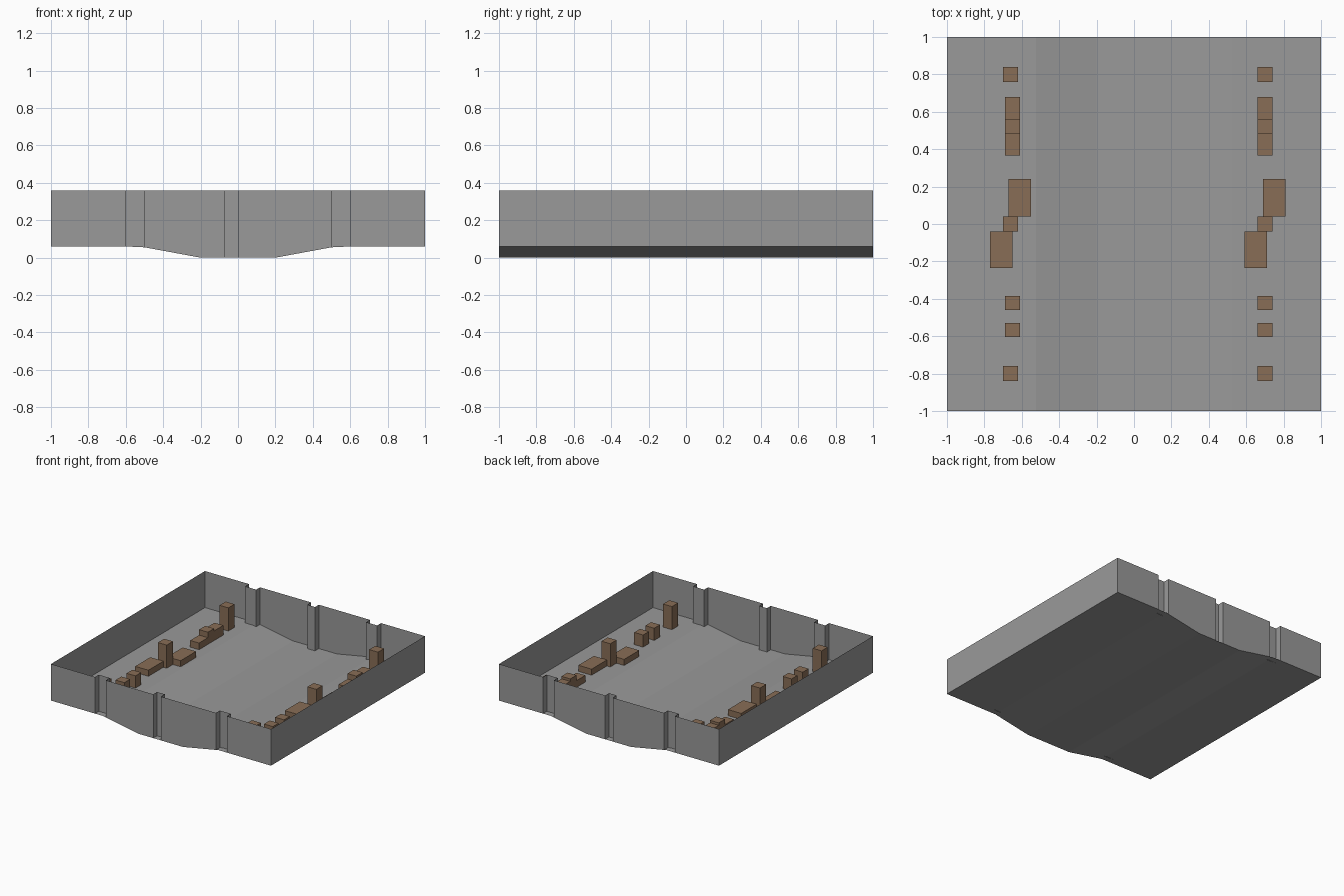
import bpy

if "Cube" in bpy.data.objects:
    bpy.data.objects.remove(bpy.data.objects["Cube"])

SHELF, SLOPE, FLAT, TOP = 0.06, 0.525, 0.2, 0.36   # floor shelf height, profile breaks, wall top
DEPTH = 0.05                                        # depth of the wall grooves


def material(name, rgb):
    m = bpy.data.materials.new(name)
    m.diffuse_color = (*rgb, 1)
    m.use_nodes = True
    m.node_tree.nodes["Principled BSDF"].inputs["Base Color"].default_value = m.diffuse_color
    return m


GREY = material("stone_grey", (0.32, 0.32, 0.32))
BROWN = material("crate_brown", (0.25, 0.155, 0.093))


def floor_z(x):
    t = (abs(x) - FLAT) / (SLOPE - FLAT)
    return SHELF * min(max(t, 0), 1)


def mesh_object(name, verts, faces, mat):
    me = bpy.data.meshes.new(name)
    me.from_pydata(verts, [], faces)
    me.materials.append(mat)
    ob = bpy.data.objects.new(name, me)
    bpy.context.collection.objects.link(ob)
    return ob


def strip(name, a, b):
    """Sheet of quads between two matching rows of points."""
    n = len(a)
    faces = [(i, i + 1, n + i + 1, n + i) for i in range(n - 1)]
    return mesh_object(name, a + b, faces, GREY)


def box(name, x0, x1, y0, y1, height):
    bpy.ops.mesh.primitive_cube_add(size=1)
    ob = bpy.context.object
    ob.name = name
    ob.location = ((x0 + x1) / 2, (y0 + y1) / 2, SHELF + 0.0005 + height / 2)
    ob.scale = (x1 - x0, y1 - y0, height)
    ob.data.materials.append(BROWN)


# Floor: shallow channel running front to back
xs = (-1, -SLOPE, -FLAT, FLAT, SLOPE, 1)
strip("floor", [(x, -1, floor_z(x)) for x in xs], [(x, 1, floor_z(x)) for x in xs])

# Side walls
strip("left_wall", [(-1, 1, SHELF), (-1, -1, SHELF)], [(-1, 1, TOP), (-1, -1, TOP)])
strip("right_wall", [(1, -1, SHELF), (1, 1, SHELF)], [(1, -1, TOP), (1, 1, TOP)])


# Front and back walls: three vertical grooves pushed inwards
def grooved_wall(name, side, centre_groove):
    grooves = [(-0.6, -0.5), centre_groove, (0.5, 0.6)]
    path = [(-1, side)]
    for a, b in grooves:
        inner = side * (1 - DEPTH)
        path += [(a, side), (a, inner), (b, inner), (b, side)]
        if b == -0.5:
            path.append((-FLAT, side))
        elif b < 0.1:
            path.append((FLAT, side))
    path.append((1, side))
    if side > 0:
        path.reverse()
    strip(name, [(x, y, floor_z(x)) for x, y in path], [(x, y, TOP) for x, y in path])


grooved_wall("front_wall", -1, (-0.07, 0.0))
grooved_wall("back_wall", 1, (-0.035, 0.035))

# Rows of pillars, planks and crates on both shelves
for side, pillar_x, crate_x, plank_a, plank_b in (
        ("left", -0.70, -0.69, -0.67, -0.77),
        ("right", 0.66, 0.66, 0.69, 0.59)):
    for y in (-0.8, 0.0, 0.8):
        box(side + "_pillar", pillar_x, pillar_x + 0.08, y - 0.04, y + 0.04, 0.19)
    for y0, y1, h in ((0.56, 0.68, 0.08), (0.48, 0.56, 0.10), (0.365, 0.48, 0.055),
                      (-0.46, -0.385, 0.10), (-0.605, -0.53, 0.10)):
        box(side + "_crate", crate_x, crate_x + 0.08, y0, y1, h)
    box(side + "_back_plank", plank_a, plank_a + 0.12, 0.04, 0.24, 0.05)
    box(side + "_front_plank", plank_b, plank_b + 0.12, -0.235, -0.04, 0.05)
